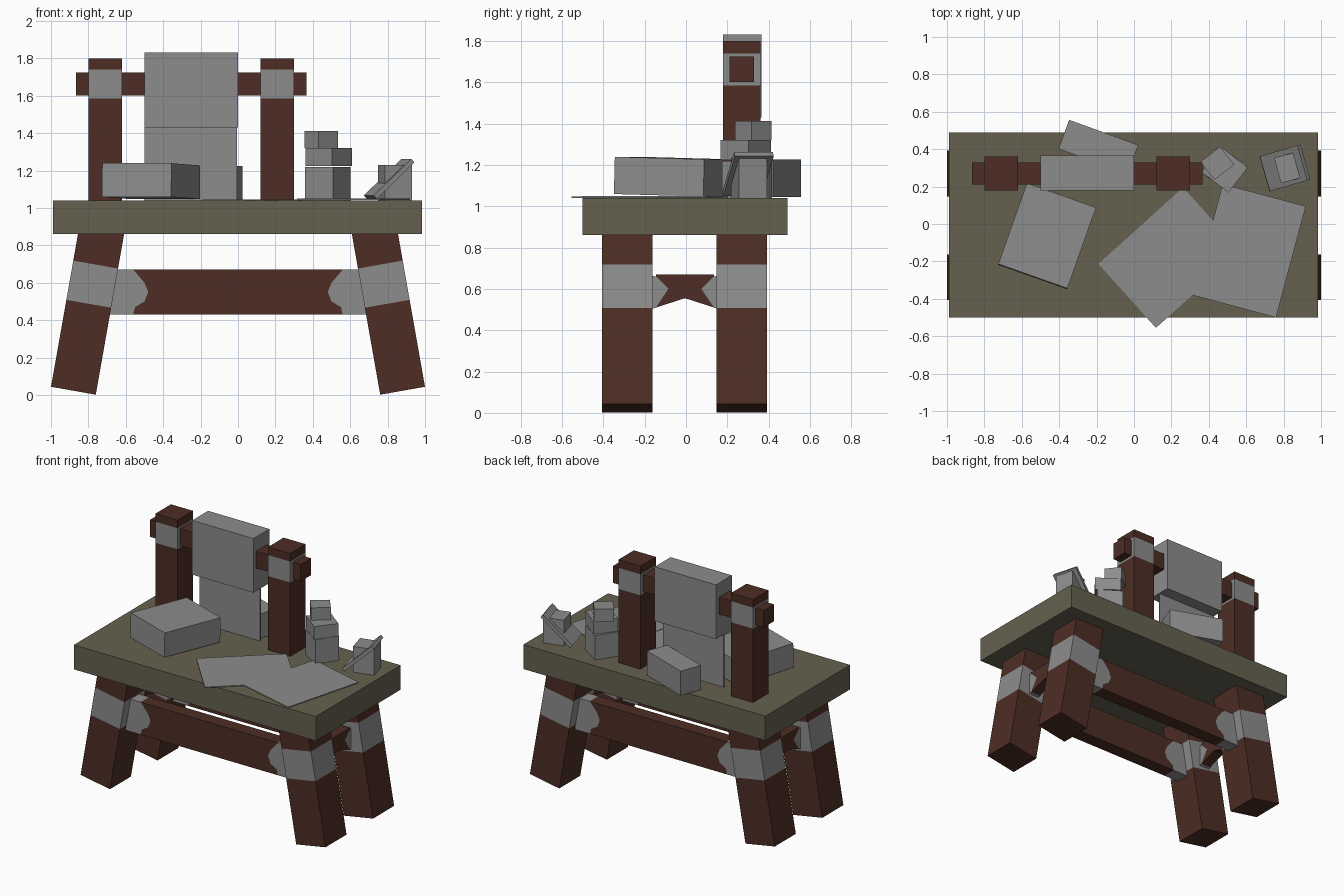
import bpy, bmesh
from math import radians, sin, cos
from mathutils import Matrix, Vector

if "Cube" in bpy.data.objects:
    bpy.data.objects.remove(bpy.data.objects["Cube"], do_unlink=True)


def material(name, rgb):
    m = bpy.data.materials.new(name)
    m.use_nodes = True
    m.diffuse_color = (*rgb, 1)
    m.node_tree.nodes["Principled BSDF"].inputs["Base Color"].default_value = (*rgb, 1)
    return m


WOOD = material("dark brown wood", (0.075, 0.027, 0.018))
OLIVE = material("olive table top", (0.13, 0.12, 0.078))
GREY = material("plain grey", (0.26, 0.265, 0.26))


def finish(name, bm, mats):
    bmesh.ops.recalc_face_normals(bm, faces=bm.faces)
    mesh = bpy.data.meshes.new(name)
    bm.to_mesh(mesh)
    bm.free()
    for m in mats:
        mesh.materials.append(m)
    ob = bpy.data.objects.new(name, mesh)
    bpy.context.collection.objects.link(ob)
    return ob


def box(name, center, size, mat=GREY, rot=(0, 0, 0), band=None):
    """Box turned by degrees; band = (low, high) local heights painted grey."""
    bm = bmesh.new()
    bmesh.ops.create_cube(bm, size=1)
    bmesh.ops.scale(bm, vec=size, verts=bm.verts)
    if band:
        for z in band:
            bmesh.ops.bisect_plane(bm, geom=bm.verts[:] + bm.edges[:] + bm.faces[:],
                                   plane_co=(0, 0, z), plane_no=(0, 0, 1))
        for f in bm.faces:
            if band[0] < f.calc_center_median().z < band[1]:
                f.material_index = 1
    ob = finish(name, bm, [mat, GREY])
    ob.location = center
    ob.rotation_euler = [radians(a) for a in rot]
    return ob


def span(name, lo, hi, mat=GREY, band=None):
    """Upright box between two corners."""
    lo, hi = Vector(lo), Vector(hi)
    return box(name, (lo + hi) / 2, hi - lo, mat, band=band)


def beam(name, outlines, along, center, thick):
    """Flat outlines (u, z) with material slots, thickened across the beam."""
    bm = bmesh.new()
    cross = Vector((along.y, along.x, 0))
    for points, slot in outlines:
        rings = [[bm.verts.new(along * u + Vector((0, 0, z)) + cross * s * thick / 2)
                  for u, z in points] for s in (-1, 1)]
        n = len(points)
        faces = [bm.faces.new(r) for r in rings]
        faces += [bm.faces.new((rings[0][i], rings[0][(i + 1) % n],
                                rings[1][(i + 1) % n], rings[1][i])) for i in range(n)]
        for f in faces:
            f.material_index = slot
    ob = finish(name, bm, [WOOD, GREY])
    ob.location = center
    return ob


def mirror(points):
    return [(-u, z) for u, z in reversed(points)]


# Table top
span("table_top", (-0.99, -0.5, 0.86), (0.985, 0.49, 1.04), OLIVE)

# Splayed legs with grey bindings
LEG = 0.9
for sx, side in ((-1, "right"), (1, "left")):
    for y, end in ((-0.285, "front"), (0.27, "back")):
        a = radians(10)
        c = (sx * (0.88 - sin(a) * LEG / 2), y, 0.0225 + cos(a) * LEG / 2)
        box(f"{end}_{side}_leg", c, (0.243, 0.245, LEG), WOOD,
            (0, -10 * sx, 0), (0.472 - LEG / 2, 0.685 - LEG / 2))

# Long stretchers with grey pointed bindings at their ends
tip = [(-0.56, 0.43), (-0.55, 0.47), (-0.5, 0.5), (-0.48, 0.55), (-0.5, 0.6), (-0.56, 0.67)]
cap = [(-0.75, 0.43)] + tip + [(-0.75, 0.67)]
for y, end in ((-0.285, "front"), (0.27, "back")):
    beam(f"{end}_stretcher", [(cap, 1), (mirror(cap), 1), (tip[::-1] + mirror(tip)[::-1], 0)],
         Vector((1, 0, 0)), (0, y, 0), 0.1)

# Short arched braces between the legs of each side
tip = [(-0.14, 0.51), (-0.08, 0.6), (-0.14, 0.66)]
cap = [(-0.2, 0.49)] + tip + [(-0.2, 0.67)]
middle = tip + [(-0.14, 0.67), (0.14, 0.67)] + mirror(tip) + [(0, 0.555)]
for sx, side in ((-1, "right"), (1, "left")):
    beam(f"{side}_brace", [(cap, 1), (mirror(cap), 1), (middle, 0)],
         Vector((0, 1, 0)), (sx * 0.78, -0.005, 0), 0.08)

# Upright posts, rail and hanging block
for x, side in ((-0.71, "right"), (0.21, "left")):
    span(f"{side}_post", (x - 0.09, 0.18, 1.03), (x + 0.09, 0.36, 1.8), WOOD,
         (1.585 - 1.415, 1.74 - 1.415))
span("rail", (-0.865, 0.21, 1.6), (0.365, 0.33, 1.725), WOOD)
span("hanging_block", (-0.5, 0.18, 1.43), (0, 0.365, 1.83))
span("hanging_sheet", (-0.5, 0.265, 1.04), (-0.005, 0.275, 1.43))

# Loose boxes on the table
box("large_box", (-0.465, -0.065, 1.143), (0.392, 0.459, 0.18), rot=(-1.5, 0, -19.5))
box("back_box", (-0.19, 0.412, 1.135), (0.394, 0.165, 0.18), rot=(0, 0, -20))

# Two sheets of paper
box("lower_paper", (0.19, -0.18, 1.043), (0.61, 0.46, 0.006), rot=(0, 0, 42))
box("upper_paper", (0.617, -0.143, 1.046), (0.46, 0.616, 0.006), rot=(0, 0, -15))

# Stack of small boxes
box("stack_bottom", (0.48, 0.295, 1.13), (0.18, 0.17, 0.18), rot=(0, 0, -33))
box("stack_middle", (0.485, 0.29, 1.272), (0.18, 0.17, 0.095), rot=(0, 0, -38))
box("stack_top", (0.445, 0.325, 1.366), (0.122, 0.133, 0.092), rot=(0, 0, -52))

# Small box with a leaning board
box("corner_box", (0.84, 0.305, 1.135), (0.15, 0.14, 0.19), rot=(0, 0, 15))
box("leaning_board", (0.808, 0.3, 1.155), (0.285, 0.195, 0.025), rot=(0, -43, 16))
